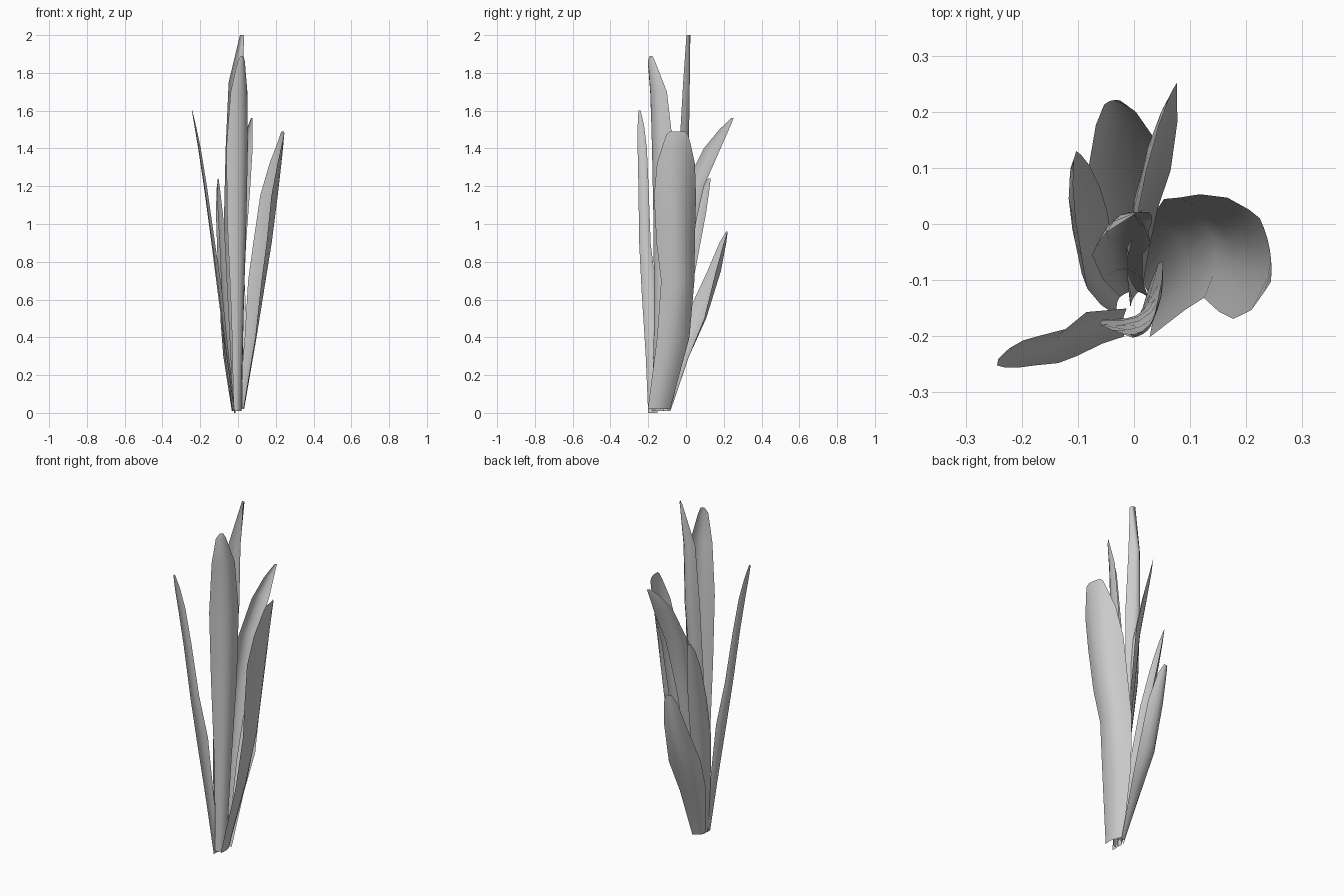
import bpy
from math import radians, cos, sin

ACROSS = 6  # segments across each blade


def leaf(name, rows):
    """Curved blade. row = (z, width, spine x, spine y, cup depth, outward angle)."""
    verts, faces = [], []
    for z, w, x, y, d, angle in rows:
        nx, ny = cos(radians(angle)), sin(radians(angle))
        for i in range(ACROSS + 1):
            t = 2 * i / ACROSS - 1
            s, c = t * w / 2, d * t * t
            verts.append((x - ny * s - nx * c, y + nx * s - ny * c, z))
    n = ACROSS + 1
    for r in range(len(rows) - 1):
        for i in range(ACROSS):
            k = r * n + i
            faces.append((k, k + 1, k + n + 1, k + n))
    me = bpy.data.meshes.new(name)
    me.from_pydata(verts, [], faces)
    me.polygons.foreach_set("use_smooth", [True] * len(faces))
    ob = bpy.data.objects.new(name, me)
    bpy.context.collection.objects.link(ob)
    return ob


# broad blade leaning right
leaf("leaf_right", [
    (.02, .12, .03, -.14, .015, 12), (.4, .18, .092, -.058, .03, 18), (.7, .19, .14, -.023, .055, 22),
    (.9, .215, .173, -.035, .06, 19), (1.15, .23, .207, -.042, .062, 15),
    (1.32, .205, .227, -.045, .04, 12), (1.42, .15, .238, -.045, .02, 10),
    (1.475, .115, .242, -.045, .008, 10), (1.49, .08, .242, -.045, .005, 10)])

# tall front blade
leaf("leaf_front", [
    (.01, .06, .005, -.165, .01, -45), (.5, .09, .015, -.155, .025, -45), (1.0, .14, .025, -.153, .045, -45),
    (1.4, .16, .03, -.158, .05, -45), (1.7, .125, .03, -.17, .035, -45),
    (1.86, .055, .024, -.19, .01, -45), (1.89, .02, .022, -.185, 0, -45)])

# narrow blade leaning left and forward
leaf("leaf_left_narrow", [
    (0, .05, -.02, -.175, .005, 175), (.3, .06, -.062, -.182, .01, 172), (.65, .08, -.108, -.193, .015, 168),
    (.9, .062, -.14, -.215, .012, 168), (1.2, .055, -.18, -.223, .01, 168),
    (1.4, .05, -.21, -.23, .008, 168), (1.52, .035, -.23, -.238, .004, 168), (1.6, .012, -.243, -.246, 0, 168)])

# tallest, central blade
leaf("leaf_centre", [
    (.02, .05, 0, -.12, .01, 90), (.6, .07, -.02, -.08, .02, 90), (1.0, .09, -.03, -.025, .03, 90),
    (1.4, .095, -.018, .015, .05, 90), (1.75, .075, -.012, .02, .035, 90), (2.0, .03, .028, .02, .01, 45)])

# blade leaning back
leaf("leaf_back_tall", [
    (.02, .04, 0, -.13, .005, 148), (.5, .07, -.005, -.07, .015, 148), (.9, .10, -.005, 0, .025, 148),
    (1.2, .12, .008, .06, .03, 148), (1.4, .105, .031, .15, .022, 148),
    (1.5, .06, .052, .207, .01, 148), (1.56, .015, .073, .246, 0, 148)])

# short cupped blade at the back
leaf("leaf_back_short", [
    (.01, .07, -.015, -.1, .01, 135), (.3, .14, -.05, 0, .04, 130), (.5, .17, -.06, .095, .06, 126),
    (.75, .12, -.042, .182, .05, 112), (.9, .075, -.04, .212, .025, 108), (.96, .03, -.04, .22, .004, 105)])

# short blade leaning left and back
leaf("leaf_left_short", [
    (.01, .05, -.03, -.14, .01, 165), (.3, .09, -.067, -.095, .02, 165), (.6, .14, -.094, -.04, .03, 165),
    (.85, .13, -.108, .012, .032, 166), (1.05, .10, -.115, .062, .024, 166),
    (1.18, .055, -.113, .1, .012, 165), (1.24, .015, -.105, .123, 0, 165)])
